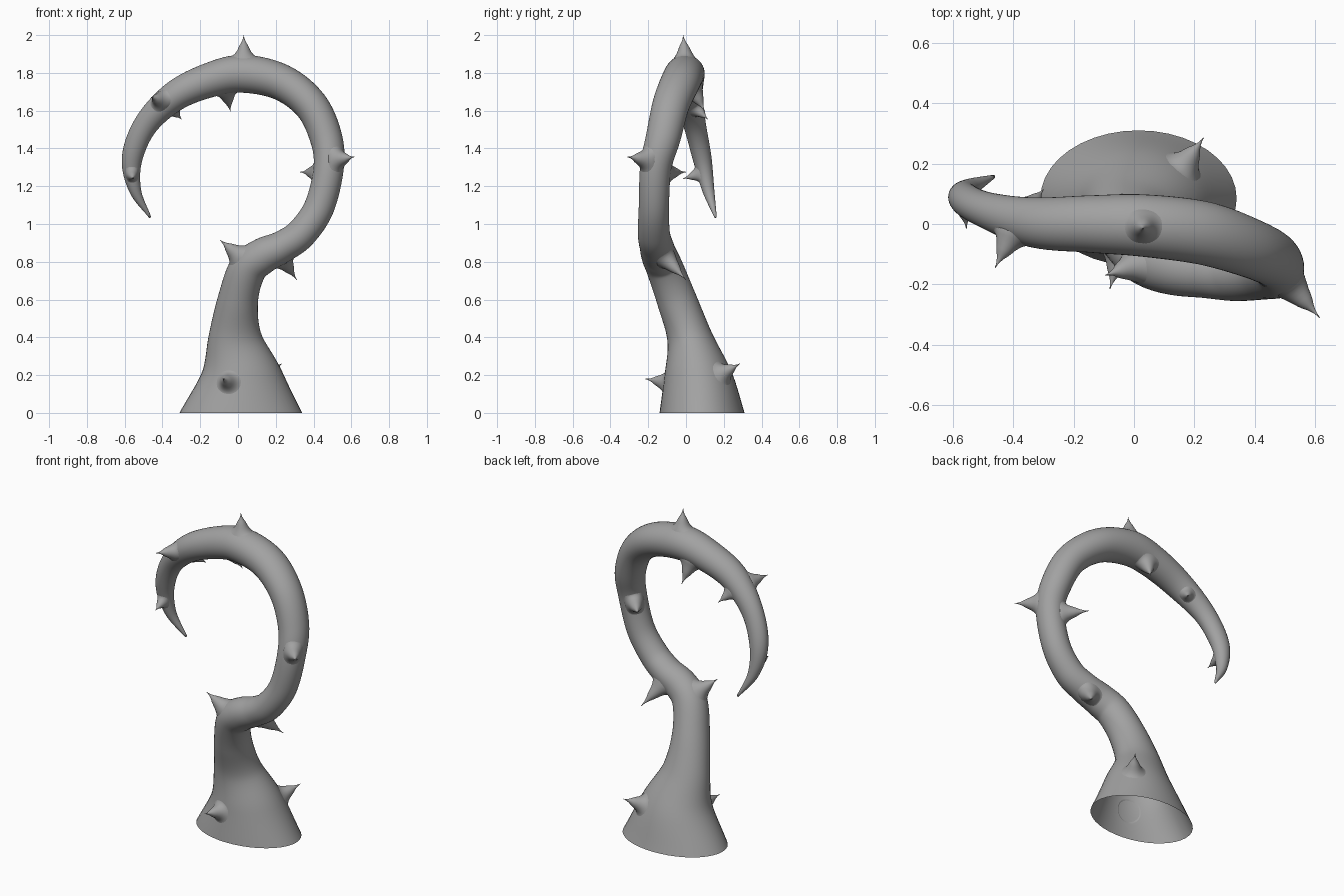
import bpy, bmesh, math
from mathutils import Vector
from mathutils.bvhtree import BVHTree

default = bpy.data.objects.get("Cube")
if default:
    bpy.data.objects.remove(default, do_unlink=True)

# Single flat material
grey = bpy.data.materials.new("plain grey")
grey.use_nodes = True
colour = (0.36, 0.36, 0.36, 1)
grey.diffuse_color = colour
grey.node_tree.nodes["Principled BSDF"].inputs["Base Color"].default_value = colour

SIDES = 40
STEPS = 8

# Centre line of the stem: x, y, z, radius in the hook plane, radius in depth
STATIONS = [
    (.015, .085, 0, .325, .225),
    (.02, .065, .2, .22, .18),
    (-.015, .02, .4, .143, .12),
    (0, -.05, .6, .107, .105),
    (.05, -.11, .76, .1, .098),
    (.13, -.14, .83, .095, .095),
    (.235, -.155, .88, .085, .09),
    (.335, -.17, .95, .082, .085),
    (.43, -.17, 1.09, .08, .08),
    (.48, -.16, 1.3, .08, .083),
    (.465, -.12, 1.46, .086, .092),
    (.385, -.08, 1.63, .09, .098),
    (.23, -.03, 1.75, .096, .105),
    (.03, -.005, 1.795, .1, .103),
    (-.14, 0, 1.765, .092, .095),
    (-.33, .005, 1.68, .08, .083),
    (-.485, .045, 1.53, .065, .06),
    (-.56, .085, 1.35, .055, .05),
    (-.545, .118, 1.18, .032, .032),
    (-.465, .157, 1.035, .006, .006),
]

# Thorn tips
THORNS = {
    "crown": (.03, -.015, 2),
    "outer_bend": (.615, -.31, 1.355),
    "inner_bend": (.33, 0, 1.275),
    "neck_right": (-.095, -.17, .915),
    "neck_left": (.31, 0, .705),
    "base_front": (-.08, -.215, .18),
    "base_back": (.23, .285, .26),
    "arch_under": (-.04, .1, 1.595),
    "arch_back": (-.3, .115, 1.555),
    "arch_front": (-.46, -.145, 1.67),
    "hook": (-.555, -.015, 1.24),
}


def spline(points, steps):
    """Catmull-Rom samples through points of any dimension."""
    pts = [Vector(p) for p in points]
    pts = [pts[0] * 2 - pts[1]] + pts + [pts[-1] * 2 - pts[-2]]
    out = []
    for a, b, c, d in zip(pts, pts[1:], pts[2:], pts[3:]):
        for i in range(steps):
            t = i / steps
            out.append((b * 2 + (c - a) * t + (a * 2 - b * 5 + c * 4 - d) * t ** 2
                        + (b * 3 - a - c * 3 + d) * t ** 3) / 2)
    return out + [pts[-2]]


def skin(bm, rings):
    """Join rings of points with quads and close the last ring."""
    loops = [[bm.verts.new(p) for p in ring] for ring in rings]
    for low, high in zip(loops, loops[1:]):
        for i in range(len(low)):
            j = (i + 1) % len(low)
            bm.faces.new((low[i], low[j], high[j], high[i]))
    bm.faces.new(loops[-1])
    bm.normal_update()


def finish(bm, name):
    mesh = bpy.data.meshes.new(name)
    bm.to_mesh(mesh)
    obj = bpy.data.objects.new(name, mesh)
    bpy.context.collection.objects.link(obj)
    mesh.materials.append(grey)
    mesh.shade_smooth()
    return obj


def around(centre, u, v, ru, rv):
    angles = [math.tau * i / SIDES for i in range(SIDES)]
    return [centre + u * ru * math.cos(a) + v * rv * math.sin(a) for a in angles]


# Stem: tapered sweep, open at the flat foot
samples = spline(STATIONS, STEPS)
centres = [s.to_3d() if len(s) == 3 else Vector(s[:3]) for s in samples]
rings = []
for i, (c, s) in enumerate(zip(centres, samples)):
    ahead = centres[min(i + 1, len(centres) - 1)]
    behind = centres[max(i - 1, 0)]
    tangent = (ahead - behind).normalized()
    # Keep the lowest rings level so the foot sits flat
    k = min(c.z / .6, 1) if i < STEPS * 4 else 1
    tangent = Vector((0, 0, 1)).lerp(tangent, k).normalized()
    depth = Vector((0, 1, 0))
    depth = (depth - tangent * depth.dot(tangent)).normalized()
    rings.append(around(c, depth.cross(tangent), depth, s[3], s[4]))
stem = bmesh.new()
skin(stem, rings)
surface = BVHTree.FromBMesh(stem)
finish(stem, "stem")

# Thorns: flared spikes whose roots drape over the stem
for name, tip in THORNS.items():
    tip = Vector(tip)
    root = surface.find_nearest(tip)[0]
    axis = tip - root
    direction = axis.normalized()
    u = direction.orthogonal().normalized()
    v = direction.cross(u)
    flare = min(.075, axis.length * .65)
    rings = []
    for step in range(13):
        t = step / 12
        radius = flare * (1 - t) ** 1.8 + .0015
        ring = []
        for p in around(root, u, v, radius, radius):
            draped = surface.find_nearest(p)[0] - direction * .002
            ring.append(draped.lerp(p + axis * t, min(1, t * 2.2)))
        rings.append(ring)
    bm = bmesh.new()
    skin(bm, rings)
    finish(bm, name + "_thorn")
    bm.free()
stem.free()
